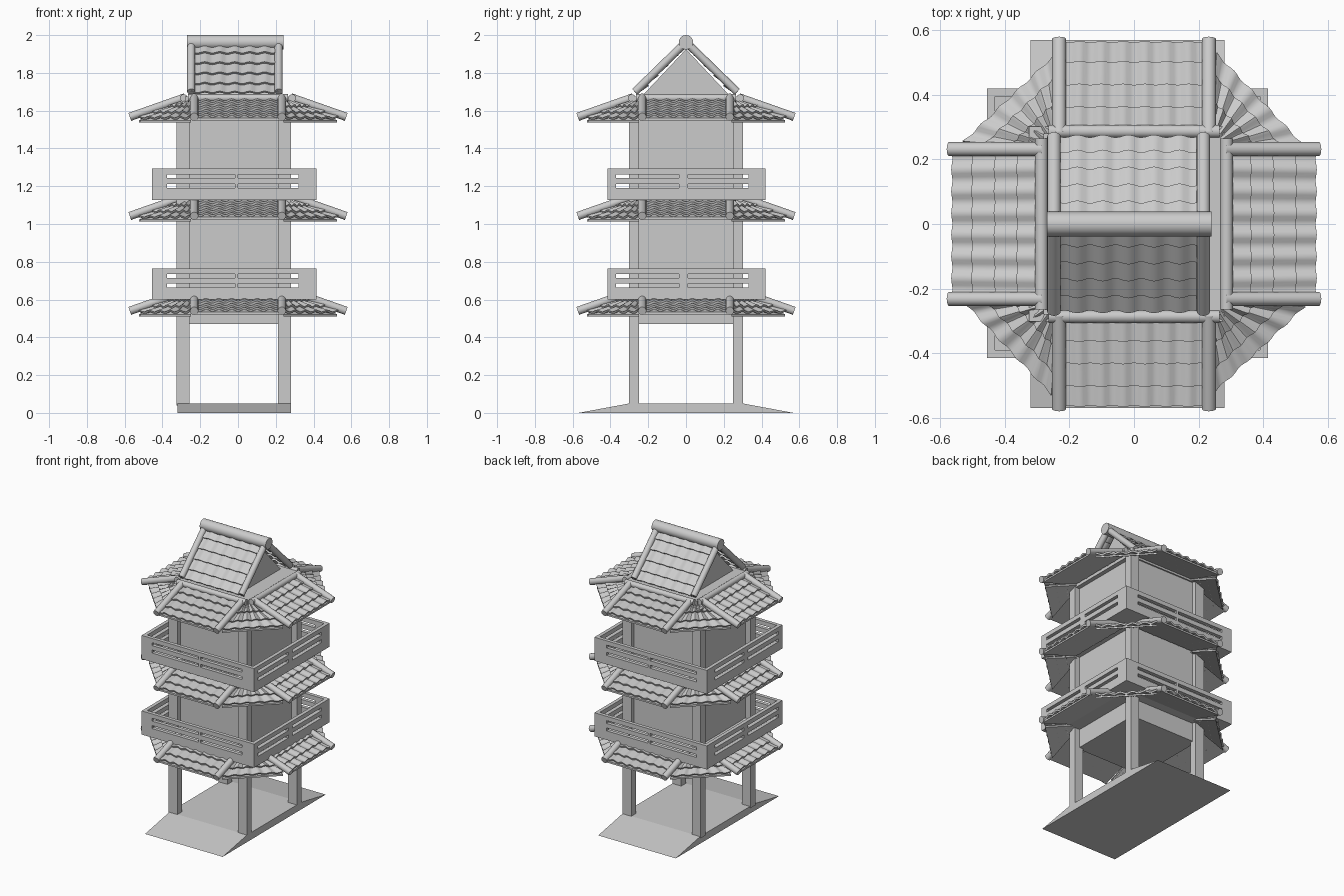
import bpy, bmesh, math
from mathutils import Vector, Matrix

if "Cube" in bpy.data.objects:
    bpy.data.objects.remove(bpy.data.objects["Cube"])


def finish(name, bm, smooth=False):
    bmesh.ops.recalc_face_normals(bm, faces=bm.faces)
    me = bpy.data.meshes.new(name)
    bm.to_mesh(me)
    bm.free()
    ob = bpy.data.objects.new(name, me)
    bpy.context.collection.objects.link(ob)
    if smooth:
        bpy.ops.object.select_all(action='DESELECT')
        ob.select_set(True)
        bpy.context.view_layer.objects.active = ob
        bpy.ops.object.shade_smooth_by_angle(angle=math.radians(35))
    return ob


def add_box(bm, x0, x1, y0, y1, z0, z1):
    m = Matrix.Translation(((x0 + x1) / 2, (y0 + y1) / 2, (z0 + z1) / 2))
    bmesh.ops.create_cube(bm, size=1, matrix=m @ Matrix.Diagonal((x1 - x0, y1 - y0, z1 - z0, 1)))


def add_rod(bm, a, b, r, seg=16):
    a, b = Vector(a), Vector(b)
    m = Matrix.Translation((a + b) / 2) @ (b - a).to_track_quat('Z', 'Y').to_matrix().to_4x4()
    bmesh.ops.create_cone(bm, cap_ends=True, segments=seg, radius1=r, radius2=r,
                          depth=(b - a).length, matrix=m)


def add_tiles(bm, tl, tr, el, er, rows, waves, thick=0.012):
    """Overlapping wavy courses between a top edge (tl, tr) and an eave edge (el, er)."""
    tl, tr, el, er = map(Vector, (tl, tr, el, er))
    n = (er - el).cross(tl - el).normalized()
    if n.z < 0:
        n = -n
    cols = waves * 6
    for i in range(rows):
        rings = []
        for j in range(cols + 1):
            s = j / cols
            wave = 0.006 * math.cos(2 * math.pi * waves * s)
            ring = []
            for t, h in ((i / rows, 0), ((i + 1.12) / rows if i < rows - 1 else 1, 0.014)):
                p = tl.lerp(tr, s).lerp(el.lerp(er, s), t) + n * (h + wave)
                ring += [bm.verts.new(p), bm.verts.new(p - n * thick)]
            rings.append([ring[0], ring[2], ring[3], ring[1]])
        for a, b in zip(rings, rings[1:]):
            for k in range(4):
                bm.faces.new((a[k], a[(k + 1) % 4], b[(k + 1) % 4], b[k]))
        bm.faces.new(rings[0])
        bm.faces.new(rings[-1])


def add_slab(bm, quad, thick):
    top = [bm.verts.new(p) for p in quad]
    low = [bm.verts.new(Vector(p) - Vector((0, 0, thick))) for p in quad]
    bm.faces.new(top)
    bm.faces.new(low)
    for k in range(len(top)):
        q = (k + 1) % len(top)
        bm.faces.new((top[k], top[q], low[q], low[k]))


def prism_x(name, profile, x0, x1):
    bm = bmesh.new()
    a = [bm.verts.new((x0, y, z)) for y, z in profile]
    b = [bm.verts.new((x1, y, z)) for y, z in profile]
    bm.faces.new(a)
    bm.faces.new(b)
    for k in range(len(a)):
        q = (k + 1) % len(a)
        bm.faces.new((a[k], a[q], b[q], b[k]))
    return finish(name, bm)


# ramped base
prism_x("base", [(-0.57, 0), (0.57, 0), (0.3, 0.05), (-0.3, 0.05)], -0.32, 0.28)

# corner posts
bm = bmesh.new()
for x in (-0.325, 0.212):
    for y in (-0.302, 0.25):
        add_box(bm, x, x + 0.068, y, y + 0.052, 0.04, 1.64)
finish("corner_posts", bm)

# tower body
bm = bmesh.new()
add_box(bm, -0.285, 0.24, -0.27, 0.27, 0.47, 1.64)
finish("tower_walls", bm)

# balconies with slotted railings
X0, X1, Y0, Y1, T = -0.455, 0.415, -0.415, 0.42, 0.025
for level, z in enumerate((0.6, 1.128)):
    bm = bmesh.new()
    add_box(bm, X0, X1, Y0, Y1, z, z + 0.02)
    for lo, hi in ((0, 0.063), (0.084, 0.115), (0.135, 0.165)):
        for y in (Y0, Y1 - T):
            add_box(bm, X0, X1, y, y + T, z + lo, z + hi)
        for x in (X0, X1 - T):
            add_box(bm, x, x + T, Y0, Y1, z + lo, z + hi)
    for y in (Y0, Y1 - T):
        for a, b in ((X0, -0.375), (-0.016, 0), (0.32, X1)):
            add_box(bm, a, b, y, y + T, z + 0.06, z + 0.137)
    for x in (X0, X1 - T):
        for a, b in ((Y0, -0.37), (-0.037, 0.01), (0.33, Y1)):
            add_box(bm, x, x + T, a, b, z + 0.06, z + 0.137)
    finish(f"balcony_{level + 1}", bm)

# three eight-sided skirt roofs
for level, z in enumerate((0.54, 1.042, 1.567)):
    tiles, slabs, rods = bmesh.new(), bmesh.new(), bmesh.new()
    for k in range(4):
        R = Matrix.Rotation(k * math.pi / 2, 3, 'Z')
        side = [R @ Vector(p) for p in ((-0.24, -0.28, z + 0.095), (0.24, -0.28, z + 0.095),
                                        (-0.235, -0.56, z), (0.235, -0.56, z))]
        corner = [R @ Vector(p) for p in ((0.24, -0.285, z + 0.085), (0.285, -0.24, z + 0.085),
                                          (0.24, -0.52, z - 0.012), (0.525, -0.25, z - 0.012))]
        add_tiles(tiles, *side, 4, 7)
        add_tiles(tiles, *corner, 3, 5)
        for q in (side, corner):
            drop = Vector((0, 0, 0.006))
            add_slab(slabs, [p - drop for p in (q[0], q[1], q[3], q[2])], 0.012)
        for x in (-0.232, 0.232):
            add_rod(rods, R @ Vector((x, -0.28, z + 0.103)), R @ Vector((x, -0.573, z)), 0.022)
        add_rod(rods, R @ Vector((-0.265, -0.287, z + 0.1)), R @ Vector((0.265, -0.287, z + 0.1)), 0.02)
    finish(f"roof_tiles_{level + 1}", tiles, True)
    finish(f"roof_boards_{level + 1}", slabs)
    finish(f"roof_ridges_{level + 1}", rods, True)

# deck under the gable
bm = bmesh.new()
add_box(bm, -0.28, 0.27, -0.28, 0.28, 1.63, 1.675)
finish("roof_deck", bm)

# gable roof
prism_x("gable_walls", [(-0.24, 1.67), (0.24, 1.67), (0, 1.925)], -0.2, 0.165)
tiles, rods = bmesh.new(), bmesh.new()
for s in (-1, 1):
    add_tiles(tiles, (-0.255, 0, 1.96), (0.22, 0, 1.96),
              (-0.255, s * 0.262, 1.69), (0.22, s * 0.262, 1.69), 5, 6)
    for x in (-0.248, 0.215):
        add_rod(rods, (x, 0, 1.963), (x, s * 0.27, 1.7), 0.021)
add_rod(rods, (-0.27, 0, 1.962), (0.24, 0, 1.962), 0.038, 20)
finish("gable_tiles", tiles, True)
finish("gable_ridges", rods, True)
